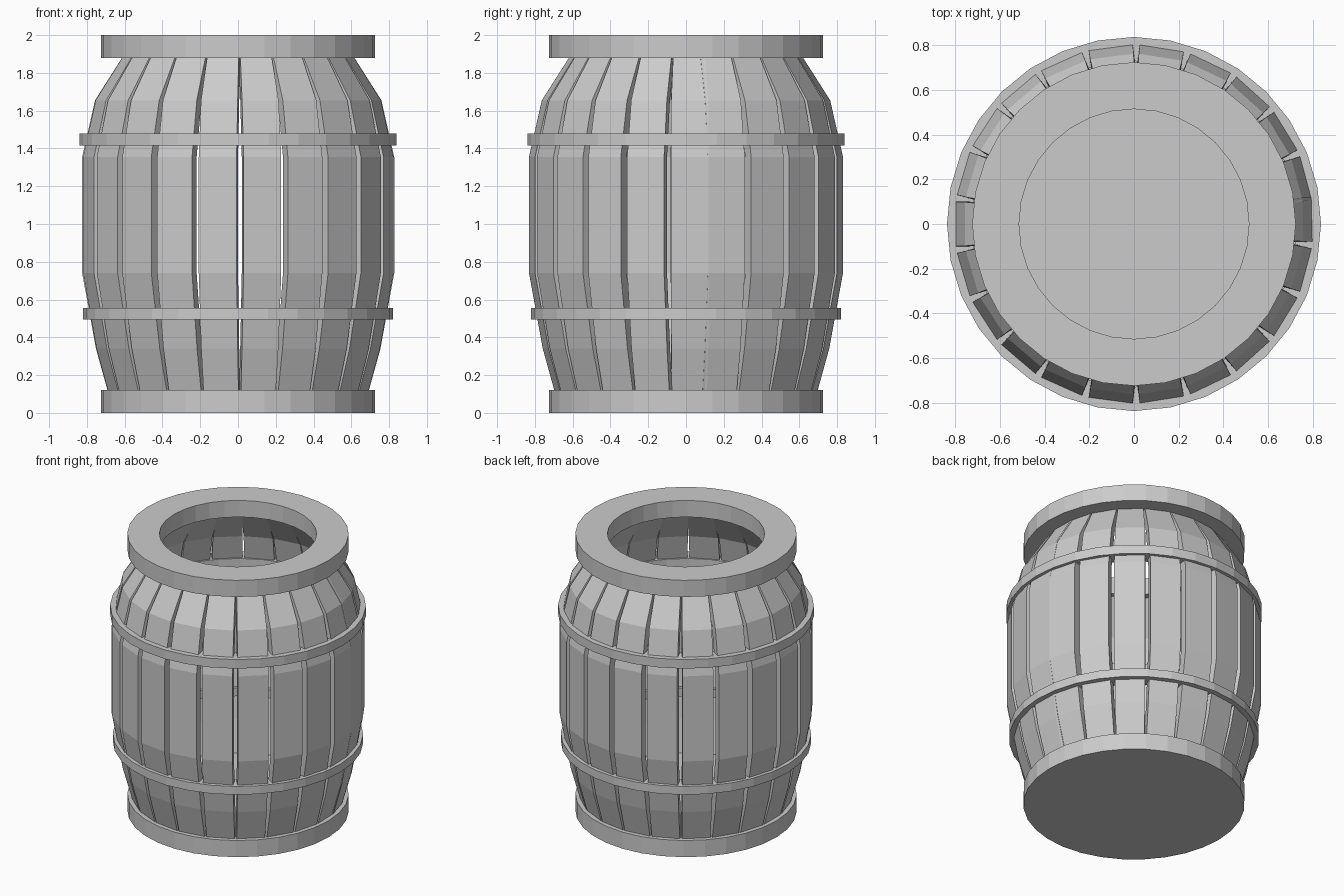
import bpy, bmesh
from math import cos, sin, pi, radians

if "Cube" in bpy.data.objects:
    bpy.data.objects.remove(bpy.data.objects["Cube"])

SIDES = 32


def finish(name, bm):
    bmesh.ops.recalc_face_normals(bm, faces=bm.faces)
    mesh = bpy.data.meshes.new(name)
    bm.to_mesh(mesh)
    bm.free()
    ob = bpy.data.objects.new(name, mesh)
    bpy.context.collection.objects.link(ob)
    return ob


def ring(name, inner, outer, z0, z1):
    """Flat-sided ring with a rectangular section."""
    bm = bmesh.new()
    section = [(inner, z0), (outer, z0), (outer, z1), (inner, z1)]
    loops = [[bm.verts.new((r * cos(2 * pi * i / SIDES), r * sin(2 * pi * i / SIDES), z))
              for r, z in section] for i in range(SIDES)]
    for i in range(SIDES):
        a, b = loops[i], loops[(i + 1) % SIDES]
        for j in range(4):
            k = (j + 1) % 4
            bm.faces.new((a[j], b[j], b[k], a[k]))
    return finish(name, bm)


def disc(name, radius, z0, z1):
    bm = bmesh.new()
    bmesh.ops.create_cone(bm, cap_ends=True, segments=SIDES, radius1=radius,
                          radius2=radius, depth=z1 - z0)
    bmesh.ops.translate(bm, verts=bm.verts, vec=(0, 0, (z0 + z1) / 2))
    return finish(name, bm)


# Stave profile: height, outer radius, inner radius, width
PROFILE = [
    (0.08, 0.68, 0.62, 0.185),
    (0.34, 0.752, 0.69, 0.195),
    (0.74, 0.825, 0.765, 0.202),
    (1.355, 0.825, 0.765, 0.202),
    (1.655, 0.757, 0.695, 0.196),
    (1.91, 0.595, 0.535, 0.165),
]


def stave(name, angle):
    """Bent plank lofted along the profile, then turned into place."""
    c, s = cos(angle), sin(angle)
    bm = bmesh.new()
    loops = []
    for z, ro, ri, w in PROFILE:
        pts = [(ro, -w / 2), (ro, w / 2), (ri, w / 2), (ri, -w / 2)]
        loops.append([bm.verts.new((r * c - t * s, r * s + t * c, z)) for r, t in pts])
    for a, b in zip(loops, loops[1:]):
        for j in range(4):
            k = (j + 1) % 4
            bm.faces.new((a[j], a[k], b[k], b[j]))
    bm.faces.new(loops[0])
    bm.faces.new(loops[-1])
    return finish(name, bm)


# Staves, spaced slightly wide so the last pair closes up
for n in range(-10, 12):
    stave(f"stave_{n + 11:02d}", pi + radians(16.5) * n)

# Solid bottom and open top rim
disc("barrel_bottom", 0.725, 0.0, 0.12)
ring("top_rim", 0.515, 0.725, 1.88, 2.0)

# Hoops
ring("upper_hoop", 0.73, 0.838, 1.415, 1.48)
ring("lower_hoop", 0.71, 0.82, 0.495, 0.555)
